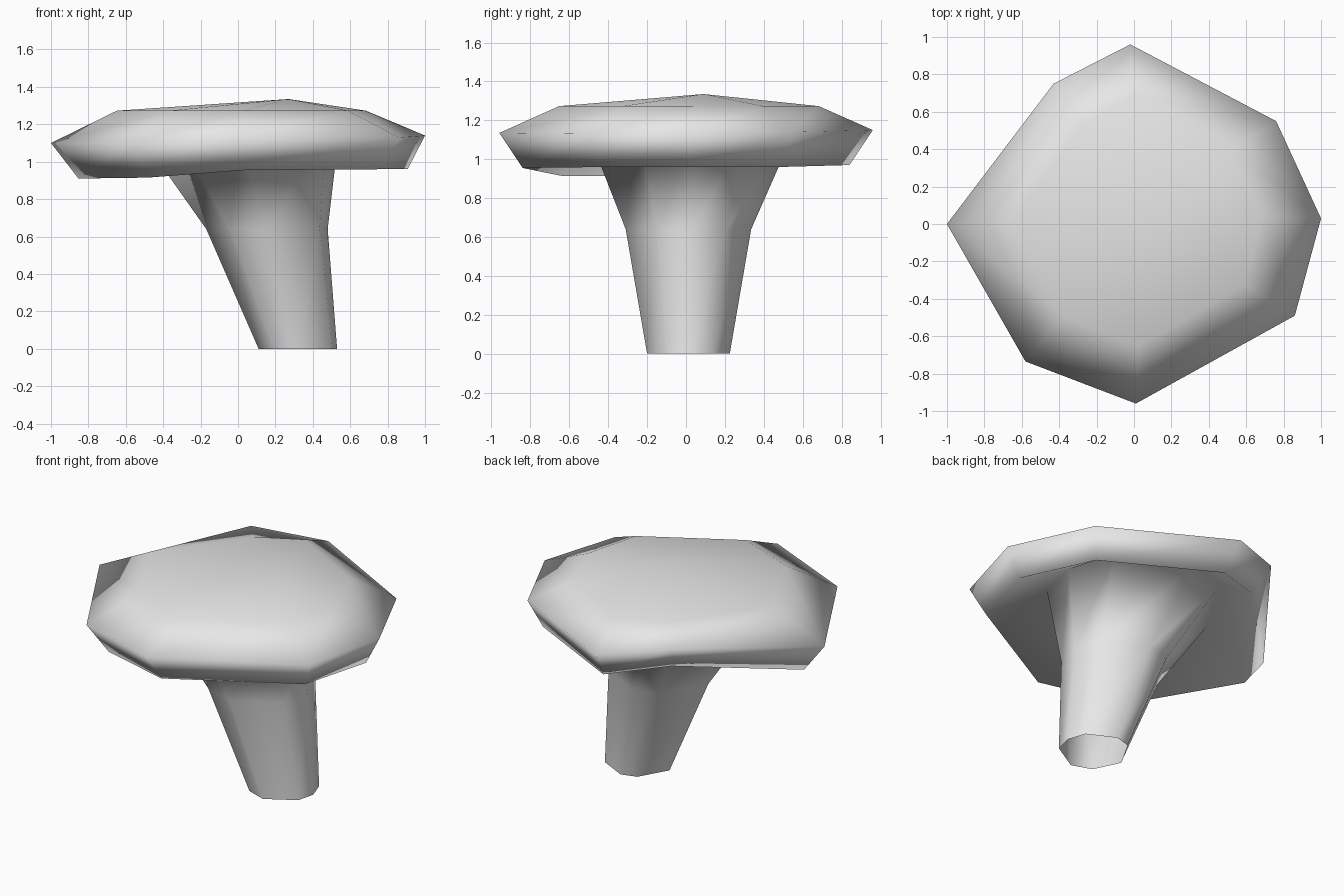
import bpy, bmesh
from math import cos, sin, radians

cube = bpy.data.objects.get("Cube")
if cube:
    bpy.data.objects.remove(cube)

grey = bpy.data.materials.new("plain_grey")
grey.use_nodes = True
COLOUR = (0.8, 0.8, 0.8, 1)
grey.diffuse_color = COLOUR
grey.node_tree.nodes["Principled BSDF"].inputs["Base Color"].default_value = COLOUR

# Irregular octagon shared by the stem and the cap
ANGLES = [180, 232, 270, 330, 2, 36, 91, 120]
RIM = [(-1, 0, 1.10), (-.58, -.735, 1.10), (.01, -.96, 1.135), (.86, -.49, 1.13),
       (1, .03, 1.14), (.76, .55, 1.14), (-.02, .96, 1.15), (-.43, .75, 1.22)]
LIP_Z = [.91, .915, .955, .96, .96, .96, .97, 1.05]


def stem_ring(x0, x1, y0, y1, z):
    """Octagon ring filling the given extents."""
    return [((x0 + x1) / 2 + (x1 - x0) / 2 * cos(radians(a)),
             (y0 + y1) / 2 + (y1 - y0) / 2 * sin(radians(a)), z) for a in ANGLES]


rings = [
    stem_ring(.11, .53, -.20, .225, 0),          # open foot
    stem_ring(-.17, .48, -.31, .335, .64),       # neck
    stem_ring(-.53, .54, -.51, .56, 1.15),       # flare inside the hollow cap
    [(x * .88 + .027, y * .875, z) for (x, y, _), z in zip(RIM, LIP_Z)],  # lower lip
    RIM,                                         # widest edge
    [(x * .665 + .018, y * .695 + .015, 1.273) for x, y, _ in RIM],       # shoulder
]

# Loft the rings into one skin and close the crown
bm = bmesh.new()
loops = [[bm.verts.new(p) for p in ring] for ring in rings]
n = len(ANGLES)
for low, high in zip(loops, loops[1:]):
    for i in range(n):
        j = (i + 1) % n
        bm.faces.new((low[i], low[j], high[j], high[i]))
crown = bm.verts.new((.27, .09, 1.335))
for i in range(n):
    bm.faces.new((loops[-1][i], loops[-1][(i + 1) % n], crown))
for f in bm.faces:
    f.smooth = True

mesh = bpy.data.meshes.new("mushroom")
bm.to_mesh(mesh)
bm.free()
mesh.materials.append(grey)
mushroom = bpy.data.objects.new("mushroom", mesh)
bpy.context.collection.objects.link(mushroom)
